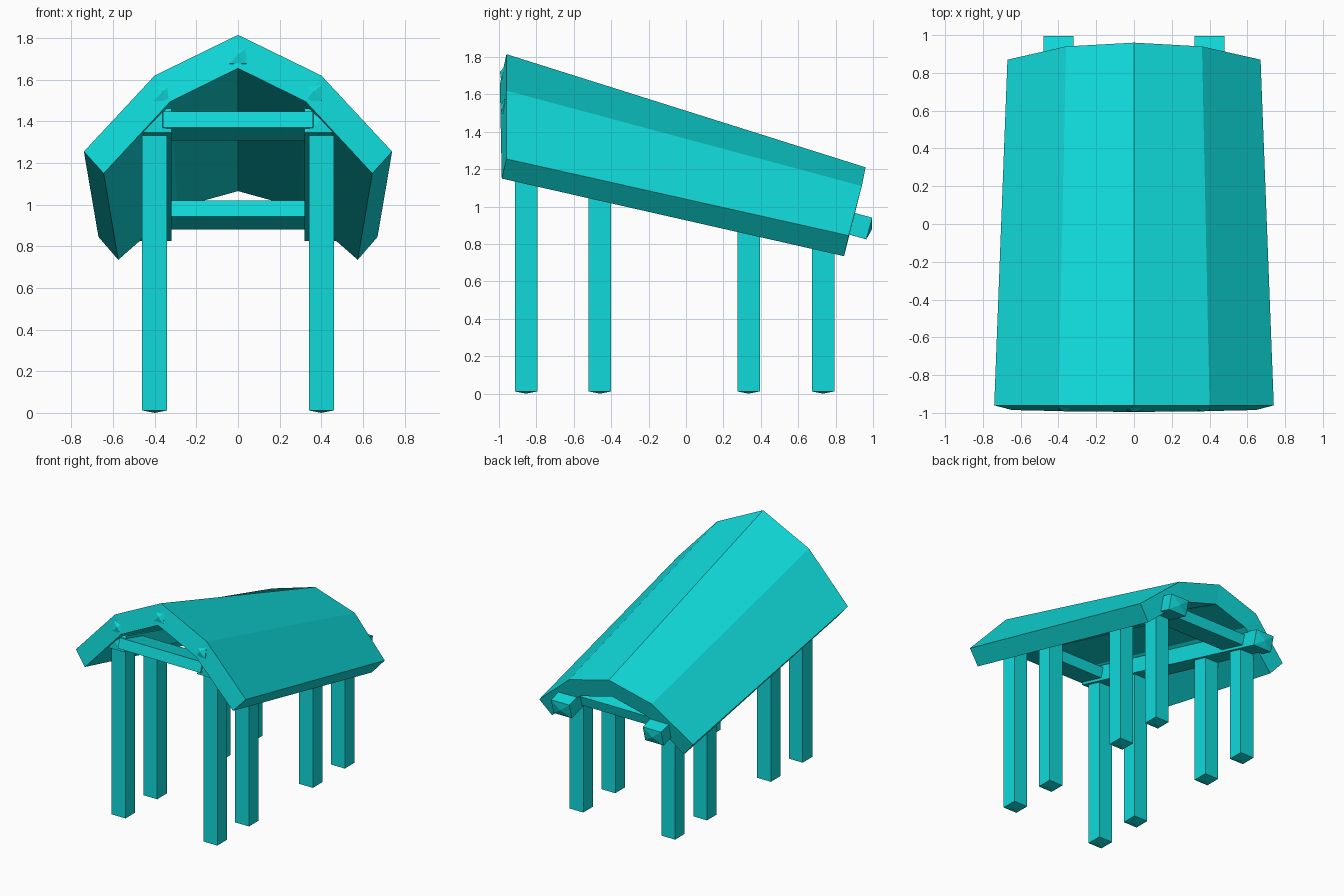
import bpy, bmesh
from mathutils import Vector

cube = bpy.data.objects.get("Cube")
if cube:
    bpy.data.objects.remove(cube, do_unlink=True)

COLOUR = (0.005, 0.7, 0.7, 1)
mat = bpy.data.materials.new("turquoise")
mat.use_nodes = True
mat.diffuse_color = COLOUR
mat.node_tree.nodes["Principled BSDF"].inputs["Base Color"].default_value = COLOUR


def finish(name, bm):
    bmesh.ops.recalc_face_normals(bm, faces=bm.faces[:])
    mesh = bpy.data.meshes.new(name)
    bm.to_mesh(mesh)
    bm.free()
    mesh.materials.append(mat)
    obj = bpy.data.objects.new(name, mesh)
    bpy.context.collection.objects.link(obj)


def timber(name, a, b, side, half_w, half_h, tip=0.012):
    """Square timber from a to b with a shallow point on each end."""
    a, b = Vector(a), Vector(b)
    along = (b - a).normalized()
    side = Vector(side).normalized()
    up = along.cross(side).normalized()
    bm = bmesh.new()
    rings = []
    for end in (a, b):
        rings.append([bm.verts.new(end + side * half_w * i + up * half_h * j)
                      for i, j in ((-1, -1), (1, -1), (1, 1), (-1, 1))])
    points = (bm.verts.new(a - along * tip), bm.verts.new(b + along * tip))
    for k in range(4):
        n = (k + 1) % 4
        bm.faces.new((rings[0][k], rings[0][n], rings[1][n], rings[1][k]))
        for ring, point in zip(rings, points):
            bm.faces.new((ring[k], ring[n], point))
    finish(name, bm)


# Roof: a folded slab, each end given as outer and inner half profiles
FRONT_OUT = [(0, -.96, 1.815), (.4, -.96, 1.62), (.74, -.96, 1.255)]
FRONT_IN = [(0, -.995, 1.655), (.325, -.992, 1.495), (.645, -.985, 1.15)]
BACK_OUT = [(0, .96, 1.21), (.36, .94, 1.11), (.67, .87, .845)]
BACK_IN = [(0, .92, 1.065), (.29, .905, .985), (.575, .845, .735)]


def loop(outer, inner):
    mirror = lambda pts: [(-x, y, z) for x, y, z in pts[:0:-1]]
    return mirror(outer) + outer + (mirror(inner) + inner)[::-1]


bm = bmesh.new()
front = [bm.verts.new(p) for p in loop(FRONT_OUT, FRONT_IN)]
back = [bm.verts.new(p) for p in loop(BACK_OUT, BACK_IN)]
count = len(front)
for k in range(count):
    n = (k + 1) % count
    bm.faces.new((front[k], front[n], back[n], back[k]))
for ring in (front, back):
    for k in range(count // 2 - 1):
        bm.faces.new((ring[k], ring[k + 1], ring[count - 2 - k], ring[count - 1 - k]))
finish("roof", bm)

# Sloping side beams, posts and cross ties
SLOPE = 0.27
fall = Vector((0, 1, -SLOPE)).normalized()
X = (1, 0, 0)


def beam_z(y):
    """Height of the side beam's centre line."""
    return 0.883 + SLOPE * (0.98 - y)


POST_Y = (-.855, -.46, .335, .733)
for label, s in (("left", 1), ("right", -1)):
    x = .4 * s
    timber(label + "_side_beam", (x, -.95, beam_z(-.95)), (x, .98, beam_z(.98)),
           X, .08, .06, .015)
    for i, y in enumerate(POST_Y):
        timber(f"{label}_post_{i + 1}", (x, y, .012), (x, y, beam_z(y) - .02),
               X, .06, .06)

for label, y in (("front", POST_Y[0]), ("back", POST_Y[-1])):
    z = beam_z(y)
    timber(label + "_cross_tie", (-.36, y, z), (.36, y, z), fall, .12, .04)


# Purlins buried in the roof folds, their points just showing at the front
def purlin(name, k, s):
    flip = Vector((s, 1, 1))
    a = (Vector(FRONT_OUT[k]) + Vector(FRONT_IN[k])) / 2 * flip
    b = (Vector(BACK_OUT[k]) + Vector(BACK_IN[k])) / 2 * flip
    a.z -= .02
    timber(name, a, a.lerp(b, .93), X, .04, .04, .018)


purlin("ridge_purlin", 0, 1)
purlin("left_purlin", 1, 1)
purlin("right_purlin", 1, -1)
